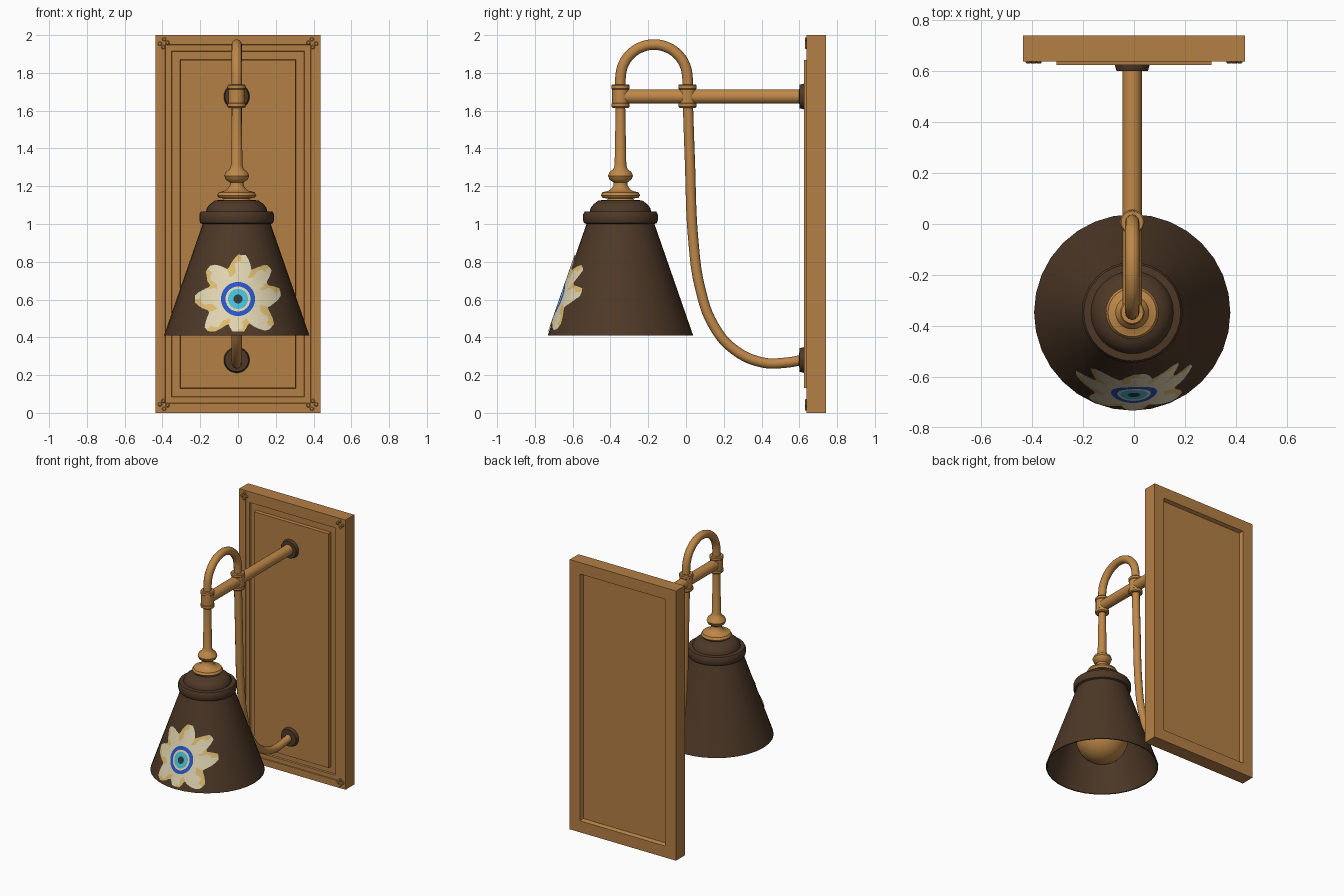
import bpy, bmesh, math
from mathutils import Vector

cube = bpy.data.objects.get("Cube")
if cube:
    bpy.data.objects.remove(cube)


def material(name, r, g, b):
    m = bpy.data.materials.new(name)
    m.use_nodes = True
    m.diffuse_color = (r, g, b, 1)
    bsdf = next(n for n in m.node_tree.nodes if n.type == 'BSDF_PRINCIPLED')
    bsdf.inputs["Base Color"].default_value = (r, g, b, 1)
    return m


wood = material("warm wood", 0.46, 0.215, 0.06)
brass = material("brass", 0.52, 0.245, 0.065)
bronze = material("dark bronze", 0.075, 0.04, 0.02)
cream = material("petal cream", 0.75, 0.66, 0.44)
gold = material("petal gold", 0.72, 0.5, 0.16)
blue = material("ring blue", 0.02, 0.09, 0.58)
cyan = material("ring cyan", 0.06, 0.52, 0.66)
dark = material("flower eye", 0.03, 0.04, 0.05)

AX, AY = -0.007, -0.347      # lamp axis
POST_Y = 0.008               # rear post
ROD_Z = 1.675


def finish(name, bm, mats, smooth=True):
    bmesh.ops.recalc_face_normals(bm, faces=bm.faces)
    me = bpy.data.meshes.new(name)
    bm.to_mesh(me)
    bm.free()
    for m in mats:
        me.materials.append(m)
    ob = bpy.data.objects.new(name, me)
    bpy.context.collection.objects.link(ob)
    if smooth:
        smooth_object(ob)
    return ob


def smooth_object(ob):
    bpy.ops.object.select_all(action='DESELECT')
    ob.select_set(True)
    bpy.context.view_layer.objects.active = ob
    bpy.ops.object.shade_smooth_by_angle(angle=math.radians(35))


def loft(bm, rings, caps=True):
    loops = [[bm.verts.new(p) for p in ring] for ring in rings]
    n = len(loops[0])
    for a, b in zip(loops, loops[1:]):
        for i in range(n):
            j = (i + 1) % n
            bm.faces.new((a[i], a[j], b[j], b[i]))
    if caps:
        bm.faces.new(loops[0][::-1])
        bm.faces.new(loops[-1])
    return loops


def lathe(name, profile, mat, origin, along_y=False, sides=32):
    """Turn (radius, height) pairs around the z axis, or the y axis."""
    rings = []
    for r, h in profile:
        ring = []
        for i in range(sides):
            a = math.tau * i / sides
            u, v = r * math.cos(a), r * math.sin(a)
            ring.append(Vector(origin) + Vector((u, h, v) if along_y else (u, v, h)))
        rings.append(ring)
    bm = bmesh.new()
    loft(bm, rings)
    return finish(name, bm, [mat])


def tube(name, points, radius, mat):
    """Round tube along a smooth path in the plane of the lamp arm."""
    cu = bpy.data.curves.new(name, 'CURVE')
    cu.dimensions = '3D'
    cu.bevel_depth = radius
    cu.bevel_resolution = 4
    cu.resolution_u = 8
    cu.use_fill_caps = True
    sp = cu.splines.new('BEZIER')
    sp.bezier_points.add(len(points) - 1)
    for bp, (y, z) in zip(sp.bezier_points, points):
        bp.co = (AX, y, z)
        bp.handle_left_type = bp.handle_right_type = 'AUTO'
    ob = bpy.data.objects.new(name, cu)
    bpy.context.collection.objects.link(ob)
    bpy.ops.object.select_all(action='DESELECT')
    ob.select_set(True)
    bpy.context.view_layer.objects.active = ob
    bpy.ops.object.convert(target='MESH')
    ob = bpy.context.view_layer.objects.active
    ob.data.materials.clear()
    ob.data.materials.append(mat)
    smooth_object(ob)


# Backplate: rectangular rings of (inset, y) from rear panel round to front panel
bm = bmesh.new()
steps = [(0.095, 0.715), (0.085, 0.74), (0, 0.74), (0, 0.637), (0.05, 0.637),
         (0.052, 0.641), (0.083, 0.641), (0.087, 0.65), (0.13, 0.65), (0.132, 0.624)]
rings = []
for inset, y in steps:
    w, h = 0.436 - inset, 1 - inset
    rings.append([(sx * w, y, 1 + sz * h) for sx, sz in ((-1, -1), (1, -1), (1, 1), (-1, 1))])
loft(bm, rings)
finish("backplate", bm, [wood], smooth=False)

# Corner studs, four to each corner
for sx in (-1, 1):
    for sz in (-1, 1):
        for dx, dz in ((0.022, 0.045), (0.045, 0.022), (0.04, 0.063), (0.063, 0.04)):
            lathe("corner_stud", [(0.011, 0), (0.011, -0.008), (0.007, -0.011)], wood,
                  (sx * (0.436 - dx), 0.641, 1 + sz * (1 - dz)), True, 10)

# Wall flanges
for name, z in (("upper_flange", ROD_Z), ("lower_flange", 0.28)):
    lathe(name, [(0.07, 0.03), (0.07, 0.005), (0.062, -0.024), (0.03, -0.026)], bronze,
          (AX, 0.625, z), True)

# Horizontal arm
lathe("horizontal_arm", [(0.038, AY), (0.038, 0.61)], brass, (AX, 0, ROD_Z), True, 24)

# Arch over the arm, then the long rear tube sweeping back to the wall
mid, rad = (AY + POST_Y) / 2, (POST_Y - AY) / 2
arch = [(AY, 1.7)]
arch += [(mid - rad * math.cos(math.pi * i / 8), 1.772 + rad * math.sin(math.pi * i / 8))
         for i in range(9)]
tube("arch_tube", arch + [(POST_Y, 1.7)], 0.028, brass)
tube("rear_tube", [(POST_Y, 1.7), (0.02, 1.35), (0.04, 0.9), (0.075, 0.66), (0.145, 0.465),
                   (0.255, 0.335), (0.41, 0.266), (0.53, 0.266), (0.615, 0.28)], 0.027, brass)

# Sleeves where the tubes cross the arm
for name, y in (("front_sleeve", AY), ("rear_sleeve", POST_Y)):
    lathe(name, [(0.028, -0.062), (0.043, -0.062), (0.048, -0.056), (0.048, -0.04),
                 (0.044, -0.036), (0.044, 0.036), (0.048, 0.04), (0.048, 0.056),
                 (0.043, 0.062), (0.028, 0.062)], brass, (AX, y, ROD_Z + 0.002), sides=24)

# Turned stem from sleeve to shade
lathe("turned_stem", [(0.08, 1.12), (0.065, 1.135), (0.095, 1.138), (0.104, 1.152),
                      (0.095, 1.168), (0.065, 1.175), (0.05, 1.185), (0.036, 1.205),
                      (0.036, 1.22), (0.058, 1.235), (0.066, 1.255), (0.058, 1.275),
                      (0.038, 1.29), (0.031, 1.31), (0.025, 1.63)], brass, (AX, AY, 0))


def shade_radius(z):
    return 0.385 - (z - 0.41) * 0.347


# Shade: inside, rim, outside, collar and domed cap
lathe("shade", [(0.02, 1.06), (0.165, 1.0), (0.377, 0.41), (0.385, 0.41), (0.18, 1.0),
                (0.193, 1.005), (0.198, 1.02), (0.198, 1.05), (0.19, 1.065), (0.162, 1.067),
                (0.158, 1.085), (0.142, 1.105), (0.115, 1.125), (0.03, 1.13)],
      bronze, (AX, AY, 0))

# Bulb inside the shade, with its holder
bm = bmesh.new()
bmesh.ops.create_uvsphere(bm, u_segments=32, v_segments=16, radius=0.18)
bmesh.ops.translate(bm, verts=bm.verts, vec=(AX, AY, 0.63))
finish("bulb", bm, [brass])
lathe("bulb_holder", [(0.075, 0.78), (0.06, 0.85), (0.06, 1.04)], brass, (AX, AY, 0))

# Painted flower wrapped on the shade: (angle, radius) of petal tips
tips = [(10, 0.23), (45, 0.24), (84, 0.235), (133, 0.23), (180, 0.23), (226, 0.235),
        (270, 0.18), (318, 0.235), (370, 0.23)]
SEG = 72


def petal_edge(deg):
    """Outer radius of the flower, and the position across the petal gap."""
    deg = (deg - 10) % 360 + 10
    for (a0, r0), (a1, r1) in zip(tips, tips[1:]):
        if a0 <= deg <= a1:
            t = (deg - a0) / (a1 - a0)
            dip = min(t, 1 - t) * 2
            return r0 + (r1 - r0) * t - 0.07 * max(0, dip - 0.25) / 0.75, t


def on_shade(x, z):
    z = max(z, 0.43)
    r = shade_radius(z) + 0.006
    return (x, AY - math.sqrt(r * r - (x - AX) ** 2), z)


bands = [(0.024, 4), (0.053, 3), (0.066, 0), (0.09, 2)]   # outer radius, material slot
bm = bmesh.new()
rings = []
for k in range(8):
    ring = []
    for i in range(SEG):
        deg = 360 * i / SEG
        edge, _ = petal_edge(deg)
        if k == 0:
            r = 0.004
        elif k <= 4:
            r = bands[k - 1][0]
        else:
            r = 0.09 + (edge - 0.09) * (0.4, 0.75, 1)[k - 5]
        a = math.radians(deg)
        ring.append(on_shade(r * math.cos(a), 0.603 + r * math.sin(a)))
    rings.append(ring)
loops = loft(bm, rings, caps=False)
bm.faces.new(loops[0]).material_index = 4
bm.faces.ensure_lookup_table()
for k in range(7):
    for i in range(SEG):
        across = petal_edge(360 * (i + 0.5) / SEG)[1]
        if k < 4:
            slot = bands[k - 1][1] if k else 4
            slot = bands[k - 1][1] if k else bands[0][1]
        else:
            slot = 1 if (k == 6 and across < 0.55) or (k == 5 and 0.25 < across < 0.5) else 0
        bm.faces[k * SEG + i].material_index = slot
# Ring bands lie between successive radii
for k, (_, slot) in enumerate(bands):
    for i in range(SEG):
        bm.faces[k * SEG + i].material_index = slot
finish("painted_flower", bm, [cream, gold, blue, cyan, dark])
